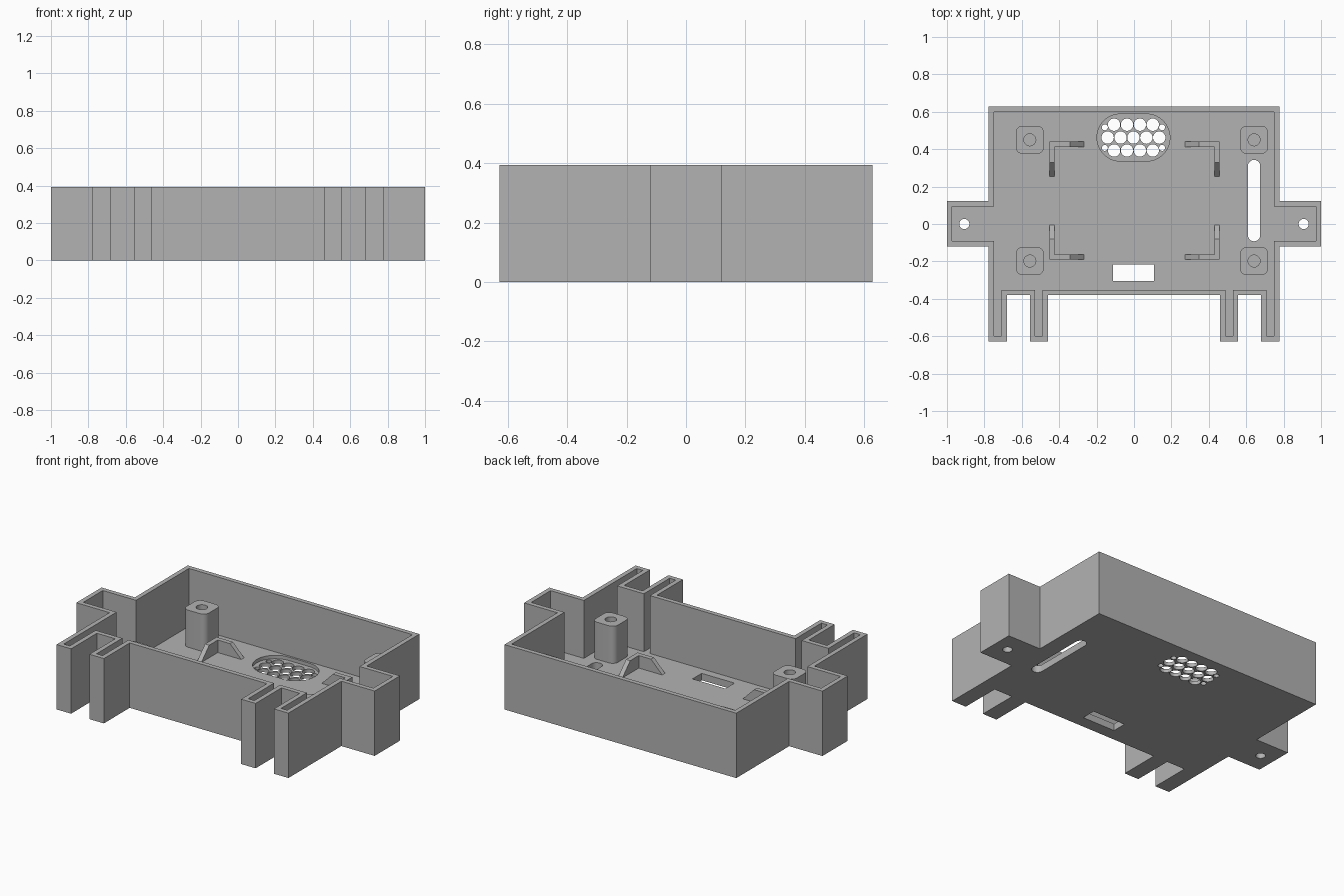
import bpy, bmesh, math
from mathutils import Vector

if "Cube" in bpy.data.objects:
    bpy.data.objects.remove(bpy.data.objects["Cube"], do_unlink=True)

HEIGHT, FLOOR, GRILL, WALL = 0.393, 0.042, 0.021, 0.028

grey = bpy.data.materials.new("plain grey")
grey.use_nodes = True
grey.diffuse_color = (0.45, 0.45, 0.45, 1)
grey.node_tree.nodes["Principled BSDF"].inputs["Base Color"].default_value = (0.45, 0.45, 0.45, 1)


def rounded(cx, cy, w, h, r, steps=8):
    """Rounded rectangle; also serves for circles, slots and plain rectangles."""
    if r == 0:
        steps = 0
    pts = []
    for k, (sx, sy) in enumerate([(1, 1), (-1, 1), (-1, -1), (1, -1)]):
        for i in range(steps + 1):
            a = math.pi / 2 * (k + i / max(steps, 1))
            p = Vector((cx + sx * (w / 2 - r) + r * math.cos(a),
                        cy + sy * (h / 2 - r) + r * math.sin(a)))
            if not pts or (p - pts[-1]).length > 1e-5:
                pts.append(p)
    if (pts[0] - pts[-1]).length < 1e-5:
        pts.pop()
    return pts


def circle(cx, cy, r):
    return rounded(cx, cy, 2 * r, 2 * r, r)


def inset(pts, d):
    """Move the sides of a right-angled anticlockwise outline inward."""
    out = []
    for i, p in enumerate(pts):
        a = (p - pts[i - 1]).normalized()
        b = (pts[(i + 1) % len(pts)] - p).normalized()
        out.append(p + d * (Vector((-a.y, a.x)) + Vector((-b.y, b.x))))
    return out


def prisms(name, outlines, z0, z1):
    """Extrude flat outlines between two heights into one object."""
    bm = bmesh.new()
    for pts in outlines:
        face = bm.faces.new([bm.verts.new((p[0], p[1], z0)) for p in pts])
        top = bmesh.ops.extrude_face_region(bm, geom=[face])["geom"]
        bmesh.ops.translate(bm, vec=(0, 0, z1 - z0),
                            verts=[v for v in top if isinstance(v, bmesh.types.BMVert)])
    return finish(name, bm)


def finish(name, bm):
    bmesh.ops.recalc_face_normals(bm, faces=bm.faces)
    mesh = bpy.data.meshes.new(name)
    bm.to_mesh(mesh)
    bm.free()
    mesh.materials.append(grey)
    ob = bpy.data.objects.new(name, mesh)
    bpy.context.collection.objects.link(ob)
    return ob


def cut(ob, cutter):
    cutter.hide_render = True
    mod = ob.modifiers.new("cut", 'BOOLEAN')
    mod.operation, mod.solver, mod.object = 'DIFFERENCE', 'EXACT', cutter
    bpy.context.view_layer.update()
    result = bpy.data.meshes.new_from_object(
        ob.evaluated_get(bpy.context.evaluated_depsgraph_get()))
    ob.modifiers.clear()
    ob.data = result
    bpy.data.objects.remove(cutter, do_unlink=True)


def smooth(ob):
    bpy.ops.object.select_all(action='DESELECT')
    ob.select_set(True)
    bpy.context.view_layer.objects.active = ob
    bpy.ops.object.shade_smooth_by_angle(angle=math.radians(30))


# Case outline: right half from front to back, then mirrored
half = [(0.46, -0.38), (0.46, -0.627), (0.557, -0.627), (0.557, -0.38),
        (0.68, -0.38), (0.68, -0.627), (0.777, -0.627), (0.777, -0.12),
        (1, -0.12), (1, 0.122), (0.777, 0.122), (0.777, 0.628)]
outline = [Vector(p) for p in half] + [Vector((-x, y)) for x, y in reversed(half)]
case = prisms("case", [outline], 0, HEIGHT)
cut(case, prisms("cavity", [inset(outline, WALL)], FLOOR, HEIGHT + 0.1))

# Oval grill recess
cut(case, prisms("recess", [rounded(-0.003, 0.462, 0.39, 0.252, 0.126, 16)], GRILL, 0.1))

# Openings through the floor: grill holes, screw holes, slot and window
holes = []
for row, count in ((-1, 4), (0, 5), (1, 4)):
    for i in range(count):
        holes.append(circle(-0.003 + 0.069 * (i - (count - 1) / 2), 0.462 + 0.069 * row, 0.033))
for side in (-1, 1):
    holes += [circle(-0.003 + side * 0.153, 0.462 + dy, 0.016) for dy in (-0.055, 0.055)]
    holes.append(circle(side * 0.907, 0, 0.027))
holes.append(rounded(0.642, 0.125, 0.066, 0.435, 0.033))
holes.append(rounded(-0.002, -0.26, 0.22, 0.088, 0))
cut(case, prisms("openings", holes, -0.1, 0.1))
smooth(case)

# Screw posts with a bore
for side, x in (("right", -0.557), ("left", 0.642)):
    for end, y in (("front", -0.198), ("back", 0.45)):
        post = prisms(f"{side}_{end}_post", [rounded(x, y, 0.15, 0.15, 0.036)], FLOOR, 0.267)
        cut(post, prisms("bore", [circle(x, y, 0.032)], FLOOR - 0.1, 0.4))
        smooth(post)


# Corner brackets: two sloping legs forming an L
def leg(bm, corner, along, across, start):
    top = FLOOR + 0.076
    profile = [(start, FLOOR), (0.185, FLOOR), (0.11, top), (start, top)]
    pts = [corner + along * s + Vector((0, 0, z)) for s, z in profile]
    face = bm.faces.new([bm.verts.new(p) for p in pts])
    side = bmesh.ops.extrude_face_region(bm, geom=[face])["geom"]
    bmesh.ops.translate(bm, vec=across * WALL,
                        verts=[v for v in side if isinstance(v, bmesh.types.BMVert)])


for side, sx in (("right", -1), ("left", 1)):
    for end, sy in (("front", -1), ("back", 1)):
        bm = bmesh.new()
        corner = Vector((0.003 + sx * 0.455, 0.125 + sy * 0.315, 0))
        inx, iny = Vector((-sx, 0, 0)), Vector((0, -sy, 0))
        leg(bm, corner, inx, iny, 0)
        leg(bm, corner, iny, inx, WALL)
        finish(f"{side}_{end}_bracket", bm)
